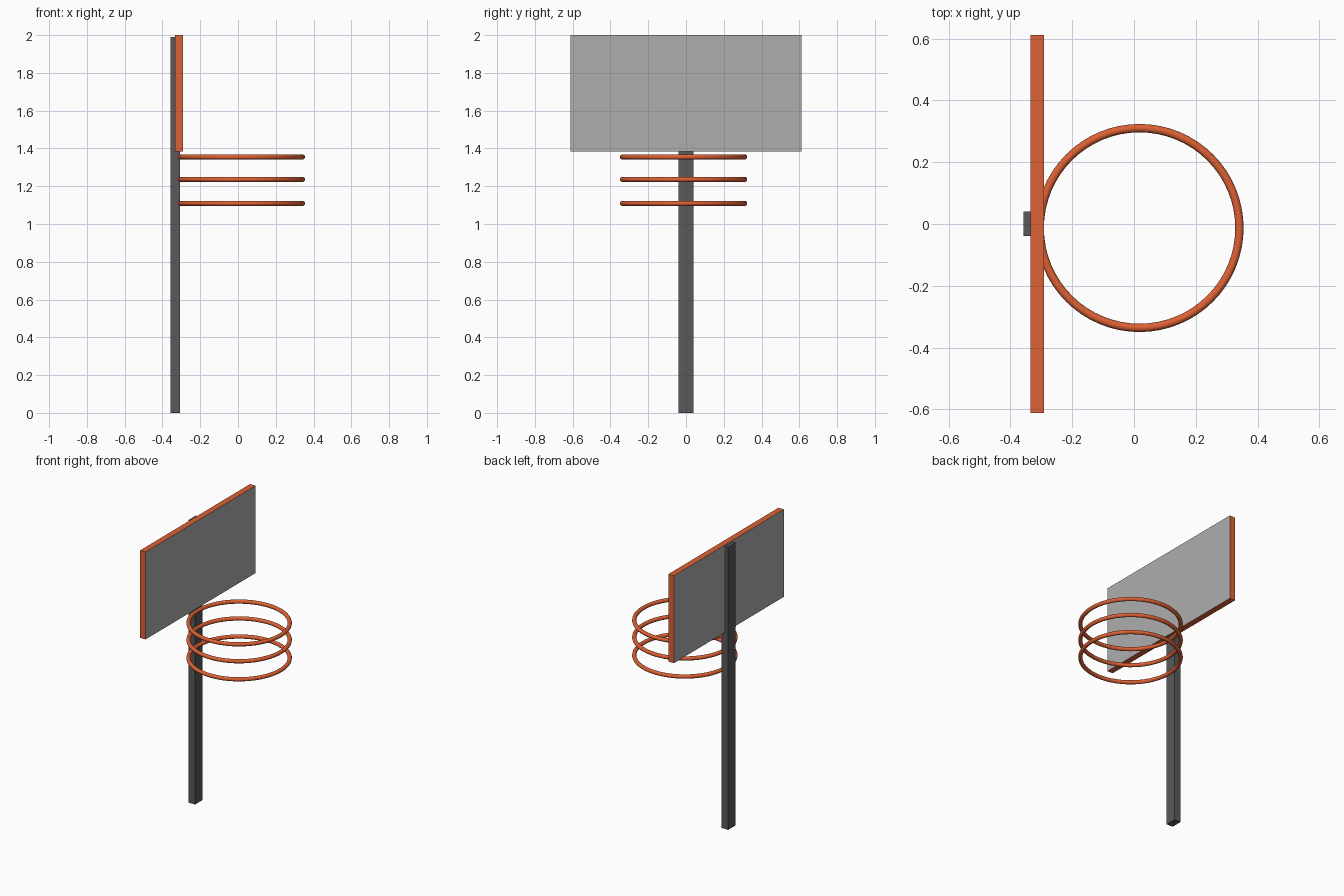
import bpy

if "Cube" in bpy.data.objects:
    bpy.data.objects.remove(bpy.data.objects["Cube"])


def material(name, color):
    m = bpy.data.materials.new(name)
    m.diffuse_color = (*color, 1)
    m.use_nodes = True
    m.node_tree.nodes["Principled BSDF"].inputs["Base Color"].default_value = m.diffuse_color
    return m


orange = material("orange_paint", (0.72, 0.12, 0.035))
dark = material("dark_metal", (0.1, 0.1, 0.1))
grey = material("board_grey", (0.42, 0.42, 0.42))


def box(name, lo, hi, mat):
    center = [(a + b) / 2 for a, b in zip(lo, hi)]
    bpy.ops.mesh.primitive_cube_add(size=1, location=center)
    ob = bpy.context.object
    ob.name = name
    ob.scale = [b - a for a, b in zip(lo, hi)]
    bpy.ops.object.transform_apply(location=False, rotation=False, scale=True)
    ob.data.materials.append(mat)
    return ob


# Upright post
box("post", (-0.357, -0.039, 0), (-0.307, 0.041, 1.99), dark)

# Backboard: grey faces with orange rim
board = box("backboard", (-0.334, -0.612, 1.385), (-0.291, 0.612, 2.0), grey)
board.data.materials.append(orange)
for p in board.data.polygons:
    p.material_index = 0 if abs(p.normal.x) > 0.5 else 1

# Three stacked hoops
for i, z in enumerate((1.355, 1.236, 1.109)):
    bpy.ops.mesh.primitive_torus_add(
        major_radius=0.323, minor_radius=0.0135,
        major_segments=64, minor_segments=16, location=(0.018, -0.013, z))
    hoop = bpy.context.object
    hoop.name = f"hoop_{i + 1}"
    hoop.data.materials.append(orange)
    bpy.ops.object.shade_smooth()
